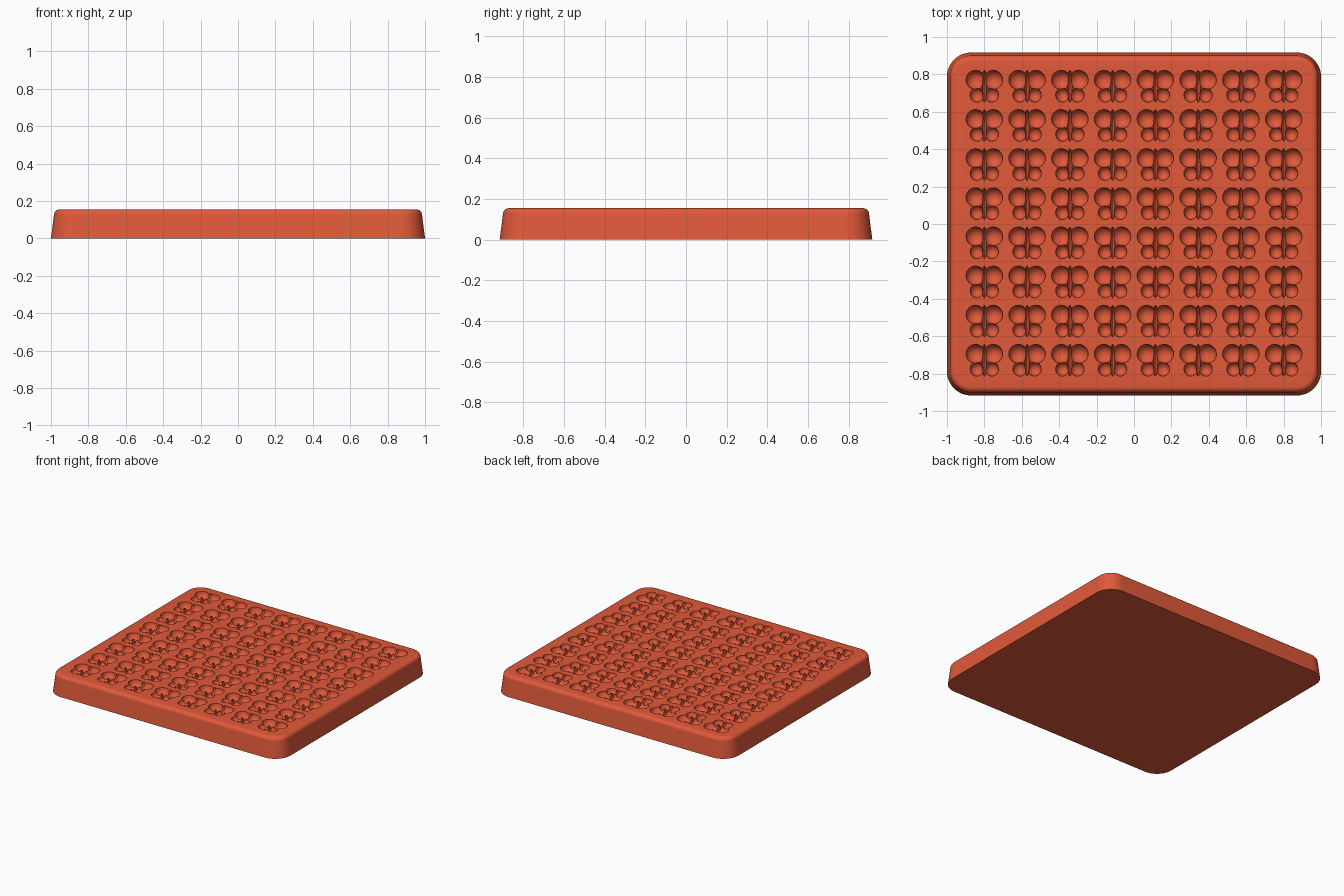
import bpy, bmesh
from math import sin, cos, pi
from mathutils import Matrix, Vector

if "Cube" in bpy.data.objects:
    bpy.data.objects.remove(bpy.data.objects["Cube"])

HALF_X, HALF_Y, HEIGHT = 1.0, 0.917, 0.155
CORNER, EDGE, TAPER = 0.13, 0.03, 0.016
COLUMNS, ROWS = 8, 8
STEP_X, STEP_Y = 0.2286, 0.2093

clay = bpy.data.materials.new("terracotta red")
clay.use_nodes = True
colour = (0.75, 0.1, 0.042, 1)
clay.diffuse_color = colour
clay.node_tree.nodes["Principled BSDF"].inputs["Base Color"].default_value = colour


def make_object(name, bm):
    mesh = bpy.data.meshes.new(name)
    bm.to_mesh(mesh)
    bm.free()
    obj = bpy.data.objects.new(name, mesh)
    bpy.context.collection.objects.link(obj)
    mesh.materials.append(clay)
    return obj


def boolean(target, cutter, operation):
    mod = target.modifiers.new("cut", 'BOOLEAN')
    mod.operation, mod.object, mod.solver = operation, cutter, 'MANIFOLD'
    cutter.hide_render = True


def bake(obj):
    """Replace the mesh by its modified result."""
    graph = bpy.context.evaluated_depsgraph_get()
    mesh = bpy.data.meshes.new_from_object(obj.evaluated_get(graph))
    obj.modifiers.clear()
    obj.data = mesh


def rounded_ring(bm, inset, z, steps=12):
    """One rounded rectangle, pulled inwards by inset."""
    ring = []
    for quarter, (sx, sy) in enumerate([(1, 1), (-1, 1), (-1, -1), (1, -1)]):
        for i in range(steps + 1):
            a = (quarter + i / steps) * pi / 2
            r = CORNER - inset
            ring.append(bm.verts.new((sx * (HALF_X - CORNER) + r * cos(a),
                                      sy * (HALF_Y - CORNER) + r * sin(a), z)))
    return ring


# Tray: tapered block with a rounded upper rim
bm = bmesh.new()
profile = [(0, 0)]
for i in range(7):
    a = i / 6 * pi / 2
    profile.append((TAPER + EDGE * (1 - cos(a)), HEIGHT - EDGE * (1 - sin(a))))
rings = [rounded_ring(bm, inset, z) for inset, z in profile]
for low, high in zip(rings, rings[1:]):
    n = len(low)
    for i in range(n):
        j = (i + 1) % n
        bm.faces.new((low[i], low[j], high[j], high[i]))
bm.faces.new(rings[0][::-1])
bm.faces.new(rings[-1])
tray = make_object("mould_tray", bm)


# Butterfly hollow: two upper wings, two lower wings and a slim body
def ellipsoid(name, x, y, radii):
    bm = bmesh.new()
    place = Matrix.Translation((x, y, HEIGHT)) @ Matrix.Diagonal((*radii, 1))
    bmesh.ops.create_uvsphere(bm, u_segments=24, v_segments=16, radius=1, matrix=place)
    return make_object(name, bm)


butterfly = ellipsoid("butterfly_cutter", 0, 0, (0.013, 0.085, 0.05))
lobes = []
for side in (-1, 1):
    lobes.append(ellipsoid("upper_wing_cutter", side * 0.047, 0.034, (0.051, 0.051, 0.051)))
    lobes.append(ellipsoid("lower_wing_cutter", side * 0.04, -0.047, (0.036, 0.038, 0.04)))
for lobe in lobes:
    boolean(butterfly, lobe, 'UNION')
bake(butterfly)
for lobe in lobes:
    bpy.data.objects.remove(lobe)

# Repeat the hollow over the grid and cut it from the tray
butterfly.location = (-STEP_X * (COLUMNS - 1) / 2, -STEP_Y * (ROWS - 1) / 2 + 0.004, 0)
for count, offset in ((COLUMNS, (STEP_X, 0, 0)), (ROWS, (0, STEP_Y, 0))):
    array = butterfly.modifiers.new("grid", 'ARRAY')
    array.count = count
    array.use_relative_offset = False
    array.use_constant_offset = True
    array.constant_offset_displace = Vector(offset)
boolean(tray, butterfly, 'DIFFERENCE')
bake(tray)
bpy.data.objects.remove(butterfly)

bpy.ops.object.select_all(action='DESELECT')
tray.select_set(True)
bpy.context.view_layer.objects.active = tray
bpy.ops.object.shade_smooth_by_angle(angle=0.6)
